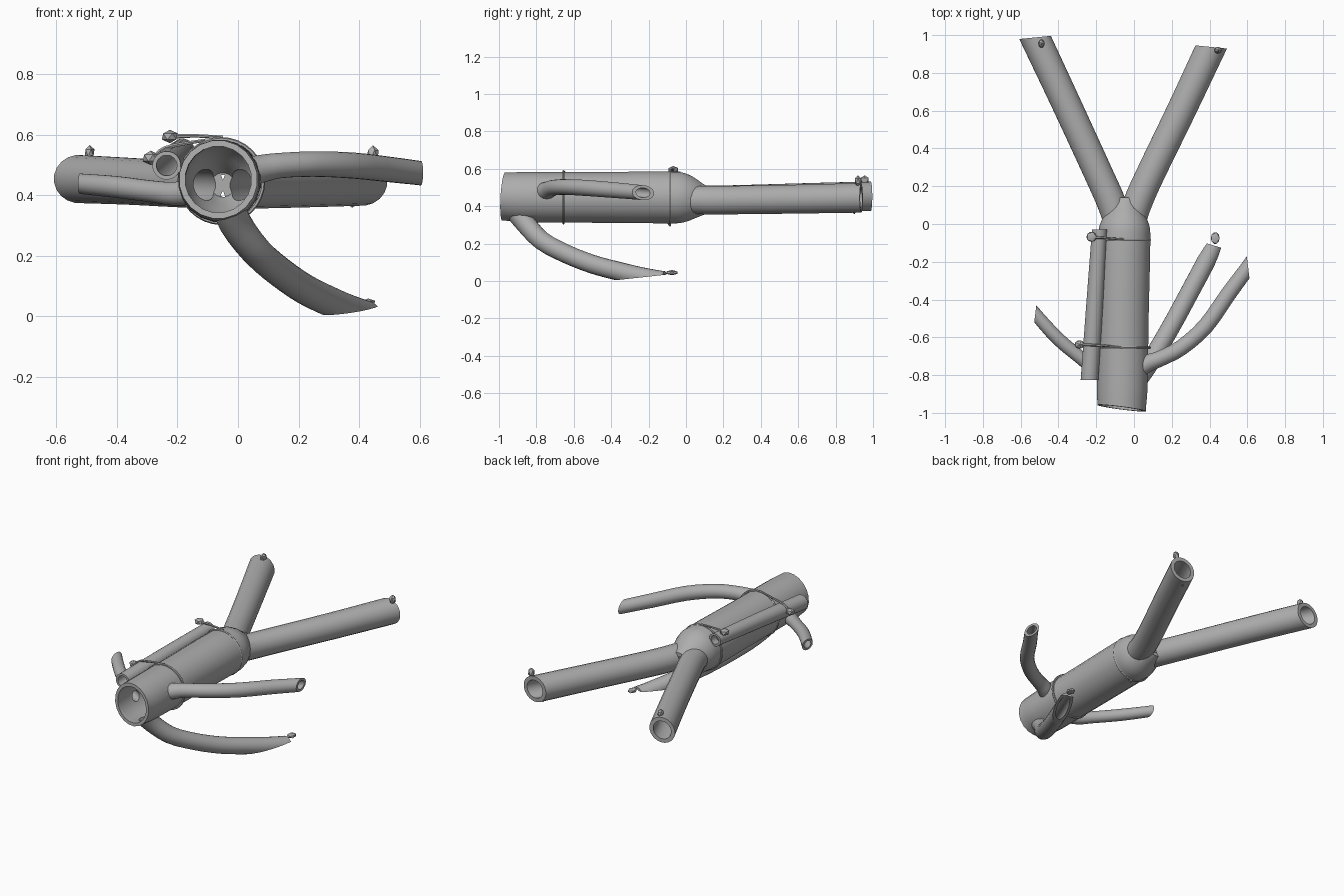
import bpy, bmesh, math
from mathutils import Vector

cube = bpy.data.objects.get("Cube")
if cube:
    bpy.data.objects.remove(cube, do_unlink=True)

grey = bpy.data.materials.new("light grey")
grey.use_nodes = True
grey.diffuse_color = (0.42, 0.42, 0.42, 1)
grey.node_tree.nodes["Principled BSDF"].inputs["Base Color"].default_value = (0.42, 0.42, 0.42, 1)


def spline(points, steps):
    """Smooth path through (x, y, z, radius) points."""
    p = [Vector(q) for q in points]
    p = [p[0] * 2 - p[1]] + p + [p[-1] * 2 - p[-2]]
    path = []
    for a, b, c, d in zip(p, p[1:], p[2:], p[3:]):
        for i in range(steps):
            t = i / steps
            path.append((b * 2 + (c - a) * t + (a * 2 - b * 5 + c * 4 - d) * t**2
                         + (b * 3 - a - c * 3 + d) * t**3) / 2)
    return path + [p[-2]]


def finish(bm, name):
    bmesh.ops.recalc_face_normals(bm, faces=bm.faces[:])
    mesh = bpy.data.meshes.new(name)
    bm.to_mesh(mesh)
    bm.free()
    mesh.materials.append(grey)
    obj = bpy.data.objects.new(name, mesh)
    bpy.context.collection.objects.link(obj)
    return obj


def tube(name, points, wall=0.0, cuts=(), sides=20, steps=3):
    """Solid swept tube; wall shrinks the radius, cuts trim the ends."""
    path = spline(points, steps)
    centres = [q.to_3d() for q in path]
    bm = bmesh.new()
    rings, side = [], None
    for i, q in enumerate(path):
        tangent = (centres[min(i + 1, len(path) - 1)] - centres[max(i - 1, 0)]).normalized()
        if side is None:
            side = tangent.orthogonal()
        side = (side - tangent * side.dot(tangent)).normalized()
        other = tangent.cross(side)
        r = q[3] - wall
        rings.append([bm.verts.new(centres[i] + (side * math.cos(a) + other * math.sin(a)) * r)
                      for a in (math.tau * k / sides for k in range(sides))])
    for lo, hi in zip(rings, rings[1:]):
        for k in range(sides):
            n = (k + 1) % sides
            bm.faces.new((lo[k], lo[n], hi[n], hi[k]))
    bm.faces.new(rings[0])
    bm.faces.new(rings[-1])
    for co, normal in cuts:
        bmesh.ops.bisect_plane(bm, geom=bm.verts[:] + bm.edges[:] + bm.faces[:], dist=1e-5,
                               plane_co=co, plane_no=Vector(normal).normalized(), clear_outer=True)
        bmesh.ops.holes_fill(bm, edges=[e for e in bm.edges if e.is_boundary])
    return finish(bm, name)


def hollow(name, specs):
    """Join tubes into one body, then bore out all of their channels."""
    outer = [tube(name + "_outer", pts, 0, cuts) for pts, wall, cuts in specs]
    inner = [tube(name + "_channel", pts, wall) for pts, wall, cuts in specs]
    body = outer[0]
    body.name = name
    for tools, operation in ((outer[1:], "UNION"), (inner, "DIFFERENCE")):
        for tool in tools:
            tool.hide_render = True
            mod = body.modifiers.new(operation.lower(), "BOOLEAN")
            mod.operation, mod.object, mod.solver = operation, tool, "EXACT"
    graph = bpy.context.evaluated_depsgraph_get()
    mesh = bpy.data.meshes.new_from_object(body.evaluated_get(graph))
    body.modifiers.clear()
    body.data = mesh
    mesh.materials.clear()
    mesh.materials.append(grey)
    for poly in mesh.polygons:
        poly.material_index = 0
    for tool in outer[1:] + inner:
        bpy.data.objects.remove(tool, do_unlink=True)
    return body


# Forked trunk with three curved side branches
trunk = ([(-.065, -1.08, .45, .13), (-.065, -.97, .452, .13), (-.062, -.85, .448, .136),
          (-.058, -.5, .447, .137), (-.052, -.1, .447, .14), (-.05, 0, .442, .13),
          (-.05, .08, .435, .09), (-.05, .14, .434, .06)],
         .02, [((-.065, -.975, .45), (-.13, -1, .06))])
right_leg = ([(-.08, -.03, .437, .07), (-.115, .1, .434, .077), (-.185, .26, .436, .077),
              (-.36, .64, .446, .078), (-.52, .98, .453, .08), (-.56, 1.065, .455, .08)],
             .024, [((-.52, .988, .45), (-.1, 1, 0))])
left_leg = ([(-.02, -.03, .437, .07), (.015, .1, .433, .077), (.085, .26, .433, .077),
             (.25, .6, .438, .078), (.41, .94, .445, .08), (.45, 1.02, .447, .08)],
            .024, [((.41, .937, .44), (.1, 1, 0))])
left_branch = ([(0, -.78, .47, .05), (.08, -.735, .488, .046), (.14, -.712, .498, .042),
                (.25, -.655, .503, .042), (.38, -.54, .498, .043), (.5, -.37, .485, .042),
                (.6, -.235, .473, .04), (.66, -.15, .465, .04)],
               .014, [((.608, -.26, .47), (1, .12, 0))])
right_branch = ([(-.1, -.82, .42, .045), (-.2, -.77, .405, .04), (-.28, -.71, .412, .036),
                 (-.4, -.61, .427, .036), (-.51, -.49, .437, .034), (-.6, -.38, .445, .032)],
                .012, [((-.522, -.47, .437), (-1, .12, 0))])
lower_branch = ([(-.04, -.93, .4, .058), (-.01, -.86, .31, .054), (.06, -.77, .215, .051),
                 (.14, -.64, .145, .05), (.22, -.5, .09, .05), (.29, -.37, .055, .05),
                 (.37, -.22, .02, .05), (.46, -.04, -.01, .05)],
                .016, [((.29, -.37, .005), (0, .11, -1)), ((.41, -.11, .03), (.3, 1, 0))])
hollow("forked_trunk", [trunk, right_leg, left_leg, left_branch, right_branch, lower_branch])

# Straight tube strapped along the upper right of the trunk
hollow("strapped_tube", [([(-.242, -.92, .494, .047), (-.236, -.83, .498, .047),
                           (-.21, -.45, .523, .045), (-.183, -.03, .547, .04),
                           (-.178, .04, .552, .04)], .013,
                          [((-.236, -.825, .5), (0, -1, 0)), ((-.183, -.03, .55), (0, 1, 0))])])

# Raised bands around the trunk
for name, y in (("front_band", -.655), ("rear_band", -.085)):
    bpy.ops.mesh.primitive_torus_add(location=(-.055, y, .447), rotation=(math.pi / 2, 0, 0),
                                     major_segments=32, minor_segments=6,
                                     major_radius=.138, minor_radius=.007)
    band = bpy.context.object
    band.name = name
    band.data.materials.append(grey)

# Ties holding the strapped tube
tube("front_tie", [(-.28, -.64, .525, .007), (-.24, -.64, .556, .007),
                   (-.15, -.645, .575, .006), (-.06, -.655, .588, .005)], sides=6)
tube("rear_tie", [(-.22, -.07, .594, .008), (-.14, -.075, .596, .006),
                  (-.05, -.082, .591, .006)], sides=6)


def knot(name, location, size):
    bm = bmesh.new()
    bmesh.ops.create_icosphere(bm, subdivisions=1, radius=1)
    bmesh.ops.scale(bm, vec=size, verts=bm.verts[:])
    bmesh.ops.translate(bm, vec=location, verts=bm.verts[:])
    finish(bm, name)


# Knots at the ties and tube ends
knot("front_tie_knot", (-.288, -.638, .523), (.03, .025, .024))
knot("rear_tie_knot", (-.225, -.068, .594), (.03, .03, .022))
knot("right_leg_knot", (-.49, .955, .54), (.018, .025, .026))
knot("left_leg_knot", (.445, .92, .535), (.022, .02, .03))
knot("lower_branch_knot", (.43, -.075, .045), (.026, .035, .014))


def spur(name, base, tip, r):
    tube(name, [(*base, r), (*tip, r * .25)], sides=6, steps=1)


# Small thorns
spur("branch_root_thorn", (-.01, -.89, .32), (.0, -.87, .25), .022)
spur("branch_thorn", (.01, -.84, .27), (.03, -.82, .2), .016)
spur("left_leg_thorn", (.38, .9, .375), (.375, .9, .36), .014)
spur("trunk_thorn", (-.05, -.09, .315), (-.05, -.085, .292), .014)

for obj in bpy.context.scene.objects:
    obj.select_set(obj.type == "MESH")
    if obj.type == "MESH":
        bpy.context.view_layer.objects.active = obj
bpy.ops.object.shade_smooth_by_angle(angle=math.radians(35))
